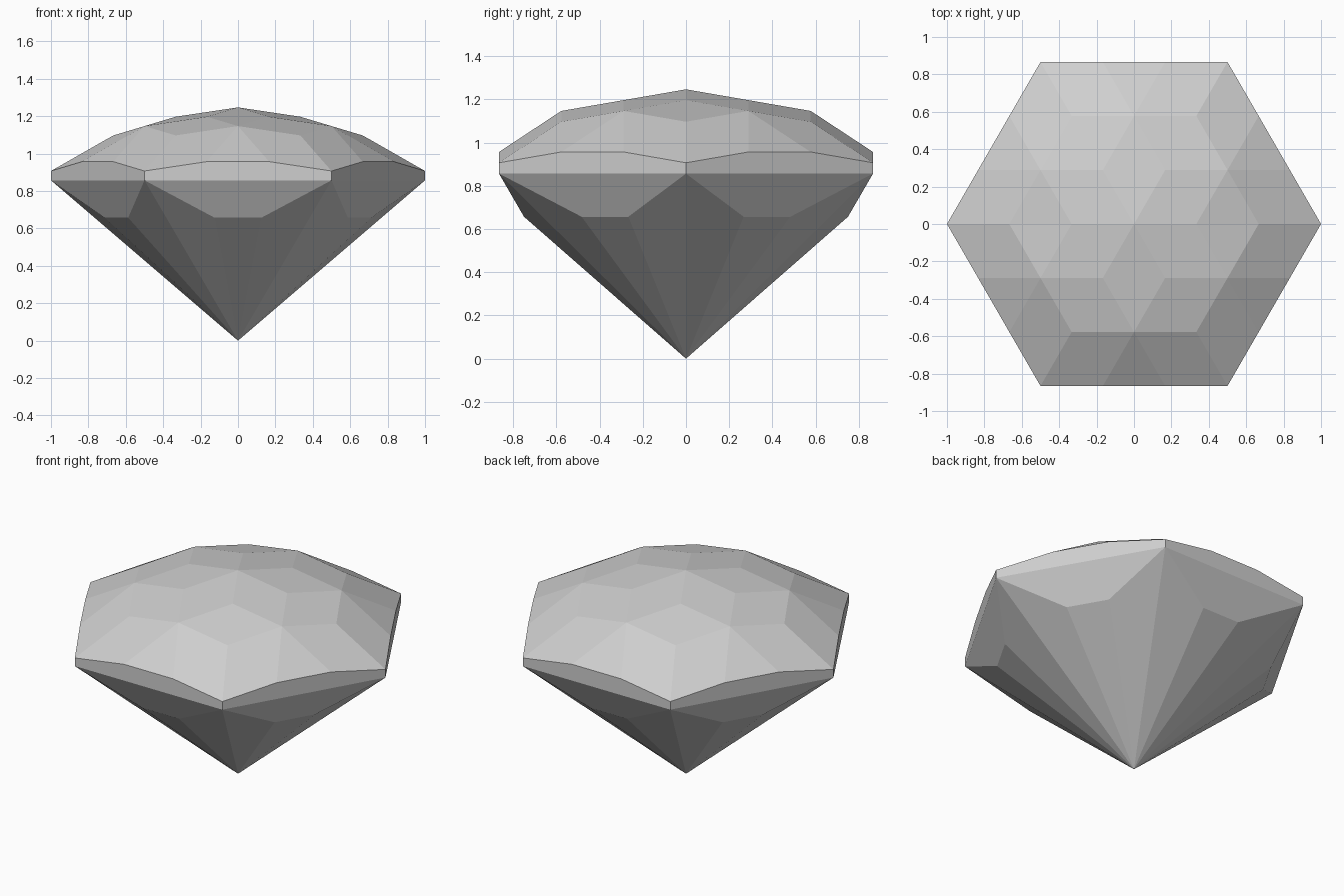
import bpy, bmesh
from math import radians, cos, sin
from mathutils import Vector, Matrix

if "Cube" in bpy.data.objects:
    bpy.data.objects.remove(bpy.data.objects["Cube"], do_unlink=True)

# Single pale grey gem material
GREY = (0.62, 0.62, 0.62, 1)
gem_grey = bpy.data.materials.new("gem_grey")
gem_grey.use_nodes = True
gem_grey.diffuse_color = GREY
gem_grey.node_tree.nodes["Principled BSDF"].inputs["Base Color"].default_value = GREY

SIDES = 6
STEP = 0.05      # rise between crown tiers
BELT = 0.857     # underside of the girdle
CROWN = 1.247    # top point
CENTRE = Vector((0, 0, 0.8))
A = Vector((1, 0, 0))                               # hexagon corner directions
B = Vector((cos(radians(60)), sin(radians(60)), 0))


def lattice(i, j, z):
    """Point on the triangular grid that divides one hexagon sector in thirds."""
    p = (A * i + B * j) / 3
    p.z = z
    return p


def facet_ring(name, facets):
    """Repeat one sector's facets around the axis, flat shaded, facing outward."""
    bm = bmesh.new()
    for k in range(SIDES):
        turn = Matrix.Rotation(radians(60 * k), 3, "Z")
        for facet in facets:
            bm.faces.new([bm.verts.new(turn @ p) for p in facet])
    bmesh.ops.remove_doubles(bm, verts=bm.verts, dist=1e-4)
    bm.normal_update()
    for f in bm.faces:
        if f.normal.dot(f.calc_center_median() - CENTRE) < 0:
            f.normal_flip()
    mesh = bpy.data.meshes.new(name)
    bm.to_mesh(mesh)
    bm.free()
    mesh.materials.append(gem_grey)
    obj = bpy.data.objects.new(name, mesh)
    bpy.context.collection.objects.link(obj)


# Shared points of one sector, running from one corner to the next
apex = Vector((0, 0, CROWN))
inner_a, inner_b = lattice(1, 0, CROWN - STEP), lattice(0, 1, CROWN - STEP)
mid = lattice(1, 1, CROWN - 2 * STEP)
mid_prev = Matrix.Rotation(radians(-60), 3, "Z") @ mid
outer_a, outer_b = lattice(2, 0, CROWN - 3 * STEP), lattice(0, 2, CROWN - 3 * STEP)
rim_a, rim_b = lattice(3, 0, BELT + STEP), lattice(0, 3, BELT + STEP)
peak_a, peak_b = lattice(2, 1, BELT + 2 * STEP), lattice(1, 2, BELT + 2 * STEP)
low_a, low_b = lattice(3, 0, BELT), lattice(0, 3, BELT)

# Crown: star rhombi, kite rhombi, then the outer band
facet_ring("crown", [
    (apex, inner_a, mid, inner_b),
    (inner_a, mid_prev, outer_a, mid),
    (outer_a, rim_a, peak_a, mid),
    (mid, peak_a, peak_b),
    (mid, peak_b, rim_b, outer_b),
])

# Girdle: upright band with a raised middle on every side
facet_ring("girdle", [(low_a, low_b, rim_b, peak_b, peak_a, rim_a)])

# Pavilion: a trapezoid under each side, then long facets down to the tip
tip = Vector((0, 0, 0))
out = (A + B).normalized()
along = (B - A).normalized()
lower = out * 0.75 + Vector((0, 0, 0.657))
lower_a, lower_b = lower - along * 0.125, lower + along * 0.125
facet_ring("pavilion", [
    (low_a, low_b, lower_b, lower_a),
    (lower_a, lower_b, tip),
    (low_a, lower_a, tip),
    (low_b, tip, lower_b),
])
